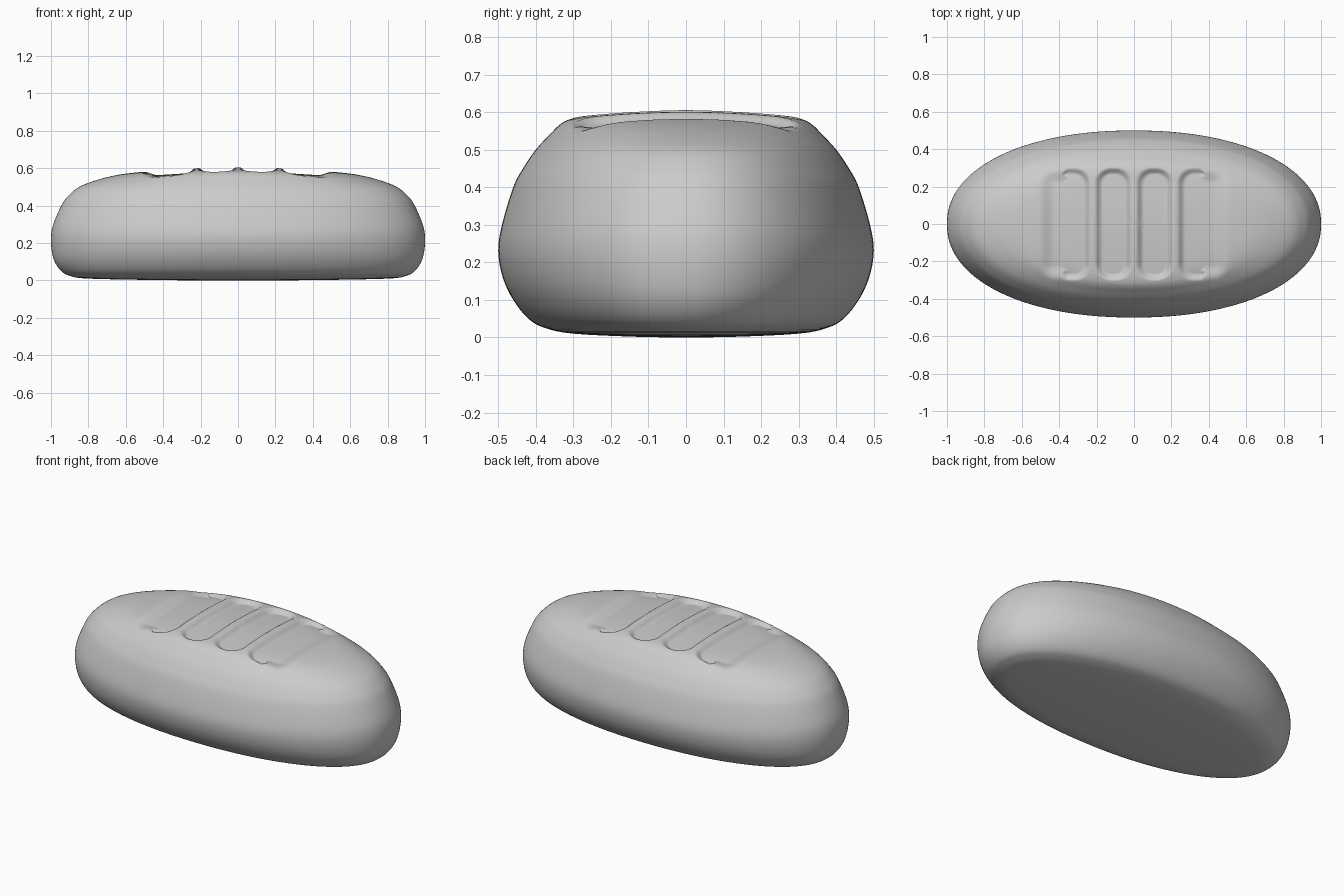
import bpy, bmesh, math

if "Cube" in bpy.data.objects:
    bpy.data.objects.remove(bpy.data.objects["Cube"])

# Loaf cross-sections from bottom to top: height, half length, half width
LEVELS = [
    (0.0, 0, 0), (0.002, 0.4, 0.14), (0.01, 0.8, 0.30), (0.025, 0.9, 0.375),
    (0.05, 0.945, 0.42), (0.1, 0.98, 0.46), (0.16, 0.996, 0.488), (0.23, 1.0, 0.5),
    (0.3, 0.988, 0.49), (0.4, 0.945, 0.46), (0.45, 0.91, 0.434), (0.5, 0.85, 0.40),
    (0.54, 0.745, 0.363), (0.565, 0.64, 0.338), (0.58, 0.52, 0.312),
    (0.59, 0.4, 0.265), (0.60, 0.22, 0.14), (0.605, 0, 0)]
SEG = 256


def smooth(t):
    t = max(0.0, min(1.0, t))
    return t * t * (3 - 2 * t)


def catmull(p0, p1, p2, p3, t):
    return [0.5 * (2 * b + (c - a) * t + (2 * a - 5 * b + 4 * c - d) * t * t
                   + (3 * b - a - 3 * c + d) * t ** 3)
            for a, b, c, d in zip(p0, p1, p2, p3)]


# Baker's slashes: four shallow rounded grooves across the crust
def slash_depth(x, y):
    depth = 0.0
    for c, hx, soft in ((0.11, 0.1, 0.04), (0.37, 0.14, 0.04)):
        u = abs(x) - c
        if c > 0.2 and u > 0:
            soft = 0.085
        r = 0.09
        qx, qy = abs(u) - hx + r, abs(y) - 0.305 + r
        d = math.hypot(max(qx, 0), max(qy, 0)) + min(max(qx, qy), 0) - r
        depth = max(depth, 0.025 * smooth(-d / soft))
    return depth


def spow(v, e):
    return math.copysign(abs(v) ** e, v)


bm = bmesh.new()

# Interpolated rings, denser on the crust
rows = []
n = len(LEVELS)
for i in range(n - 1):
    p1, p2 = LEVELS[i], LEVELS[i + 1]
    mirror_lo = (p2[0], -p2[1], -p2[2])
    mirror_hi = (p1[0], -p1[1], -p1[2])
    p0 = LEVELS[i - 1] if i else mirror_lo
    p3 = LEVELS[i + 2] if i + 2 < n else mirror_hi
    steps = 18 if p1[0] >= 0.58 else 8 if p1[0] >= 0.54 else 4
    rows += [catmull(p0, p1, p2, p3, k / steps) for k in range(steps)]
rows = rows[1:]

rings = []
for z, a, b in rows:
    ring = []
    for k in range(SEG):
        t = 2 * math.pi * k / SEG
        e = 2 / 2.15
        x, y = a * spow(math.cos(t), e), b * spow(math.sin(t), e)
        dz = slash_depth(x, y) if z > 0.5 else 0
        ring.append(bm.verts.new((x, y, max(z, 0) - dz)))
    rings.append(ring)

for lo, hi in zip(rings, rings[1:]):
    for k in range(SEG):
        j = (k + 1) % SEG
        bm.faces.new((lo[k], lo[j], hi[j], hi[k]))

# Close bottom and top centres
bottom = bm.verts.new((0, 0, 0))
top = bm.verts.new((0, 0, 0.605 - slash_depth(0, 0)))
for k in range(SEG):
    j = (k + 1) % SEG
    bm.faces.new((bottom, rings[0][j], rings[0][k]))
    bm.faces.new((top, rings[-1][k], rings[-1][j]))

for f in bm.faces:
    f.smooth = True
mesh = bpy.data.meshes.new("bread_loaf")
bm.to_mesh(mesh)
bm.free()
loaf = bpy.data.objects.new("bread_loaf", mesh)
bpy.context.collection.objects.link(loaf)
